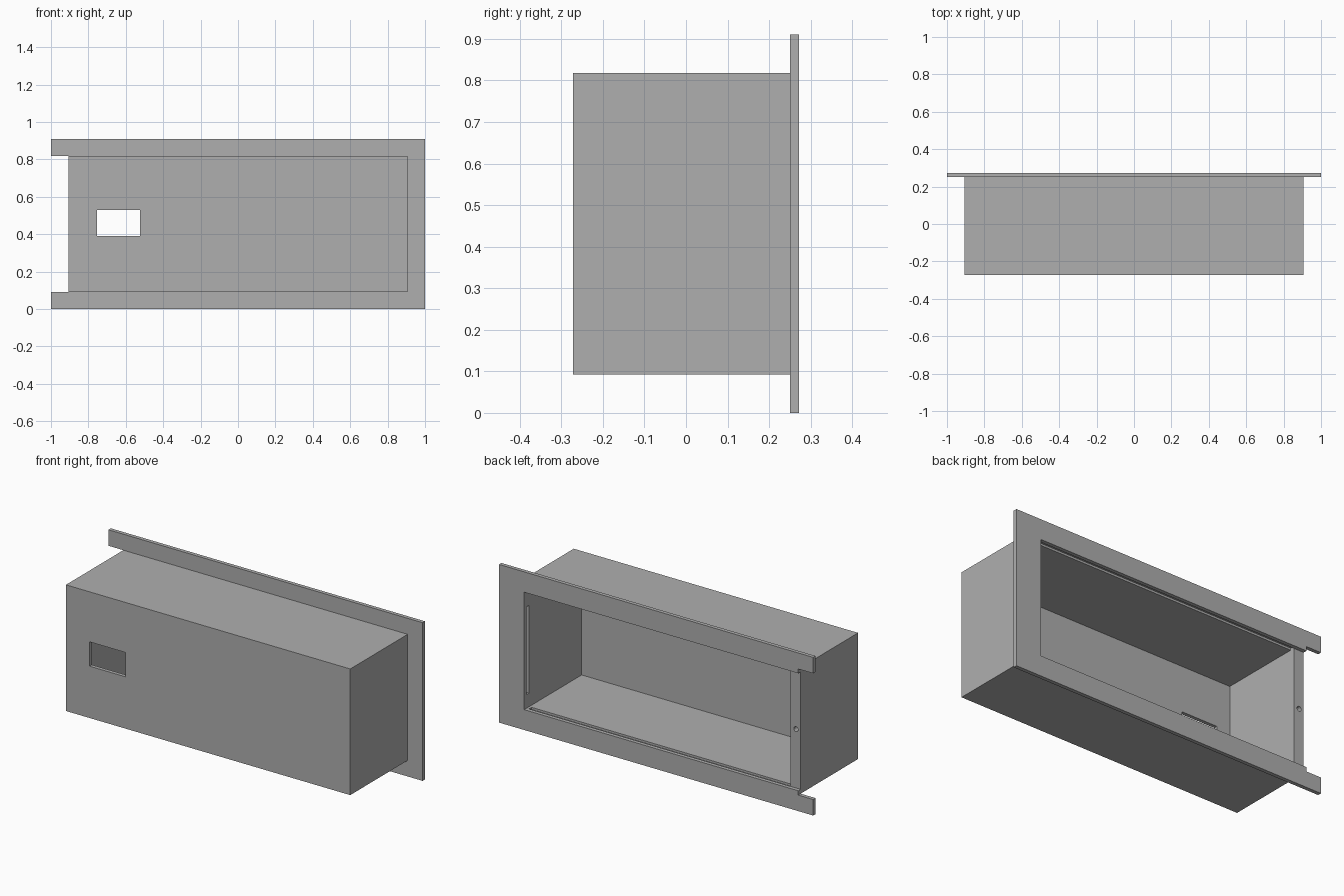
import bpy, bmesh, math
from mathutils import Matrix, Vector

cube = bpy.data.objects.get("Cube")
if cube:
    bpy.data.objects.remove(cube, do_unlink=True)

# One plain grey for the whole housing
grey = bpy.data.materials.new("plain grey")
grey.use_nodes = True
colour = (0.43, 0.43, 0.43, 1)
grey.diffuse_color = colour
grey.node_tree.nodes["Principled BSDF"].inputs["Base Color"].default_value = colour


def add_object(name, bm):
    bmesh.ops.recalc_face_normals(bm, faces=bm.faces)
    mesh = bpy.data.meshes.new(name)
    bm.to_mesh(mesh)
    bm.free()
    mesh.materials.append(grey)
    obj = bpy.data.objects.new(name, mesh)
    bpy.context.collection.objects.link(obj)
    return obj


def box(name, x, y, z):
    """Box from (min, max) pairs on each axis."""
    low, high = (Vector(p) for p in zip(x, y, z))
    bm = bmesh.new()
    bmesh.ops.create_cube(bm, size=1, matrix=Matrix.Translation((low + high) / 2)
                          @ Matrix.Diagonal((*(high - low), 1)))
    return add_object(name, bm)


def cylinder_y(name, centre, radius, length):
    bm = bmesh.new()
    bmesh.ops.create_cone(bm, cap_ends=True, segments=24, radius1=radius,
                          radius2=radius, depth=length,
                          matrix=Matrix.Translation(centre) @ Matrix.Rotation(math.pi / 2, 4, "X"))
    return add_object(name, bm)


def cut(obj, cutter):
    """Subtract the cutter, bake the result and discard the cutter."""
    mod = obj.modifiers.new("cut", "BOOLEAN")
    mod.operation, mod.solver, mod.object = "DIFFERENCE", "EXACT", cutter
    bpy.context.view_layer.update()
    graph = bpy.context.evaluated_depsgraph_get()
    mesh = bpy.data.meshes.new_from_object(obj.evaluated_get(graph))
    obj.modifiers.clear()
    obj.data = mesh
    bpy.data.objects.remove(cutter, do_unlink=True)


# Main dimensions
BOX_X, CAVITY_X = 0.905, 0.84
FRONT, RIM, BACK = -0.272, 0.25, 0.272
BOX_LOW, BOX_HIGH = 0.092, 0.818
CAV_LOW, CAV_HIGH = 0.117, 0.793
HEIGHT = 0.91
GROOVE_Y = (0.226, 0.3)

# Box body with its cavity open at the back
body = box("box_body", (-BOX_X, BOX_X), (FRONT, RIM), (BOX_LOW, BOX_HIGH))
cut(body, box("cavity", (-CAVITY_X, CAVITY_X), (-0.251, 0.3), (CAV_LOW, CAV_HIGH)))

# Window through the front wall
cut(body, box("window", (-0.755, -0.525), (-0.3, -0.2), (0.39, 0.53)))

# Cover grooves above and below, and the slot in the end wall
cut(body, box("top_groove", (-CAVITY_X, 0.825), GROOVE_Y, (CAV_HIGH - 0.02, CAV_HIGH + 0.012)))
cut(body, box("bottom_groove", (-CAVITY_X, 0.825), GROOVE_Y, (CAV_LOW - 0.012, CAV_LOW + 0.02)))
cut(body, box("end_slot", (CAVITY_X - 0.02, CAVITY_X + 0.03), GROOVE_Y, (0.195, 0.70)))

# Small round catch hole in the open jamb
cut(body, cylinder_y("catch_hole", (-0.875, RIM, 0.455), 0.014, 0.06))

# Flat mounting flange, open at the right end
lower = [(-BOX_X, CAV_LOW), (-BOX_X, BOX_LOW), (-1, BOX_LOW), (-1, 0), (1, 0)]
upper = [(1, HEIGHT), (-1, HEIGHT), (-1, BOX_HIGH), (-BOX_X, BOX_HIGH), (-BOX_X, CAV_HIGH)]
inner = [(CAVITY_X, CAV_HIGH), (CAVITY_X, CAV_LOW)]
bm = bmesh.new()
face = bm.faces.new([bm.verts.new((x, RIM, z)) for x, z in lower + upper + inner])
sweep = bmesh.ops.extrude_face_region(bm, geom=[face], use_keep_orig=True)
moved = [v for v in sweep["geom"] if isinstance(v, bmesh.types.BMVert)]
bmesh.ops.translate(bm, verts=moved, vec=(0, BACK - RIM, 0))
add_object("mounting_flange", bm)
